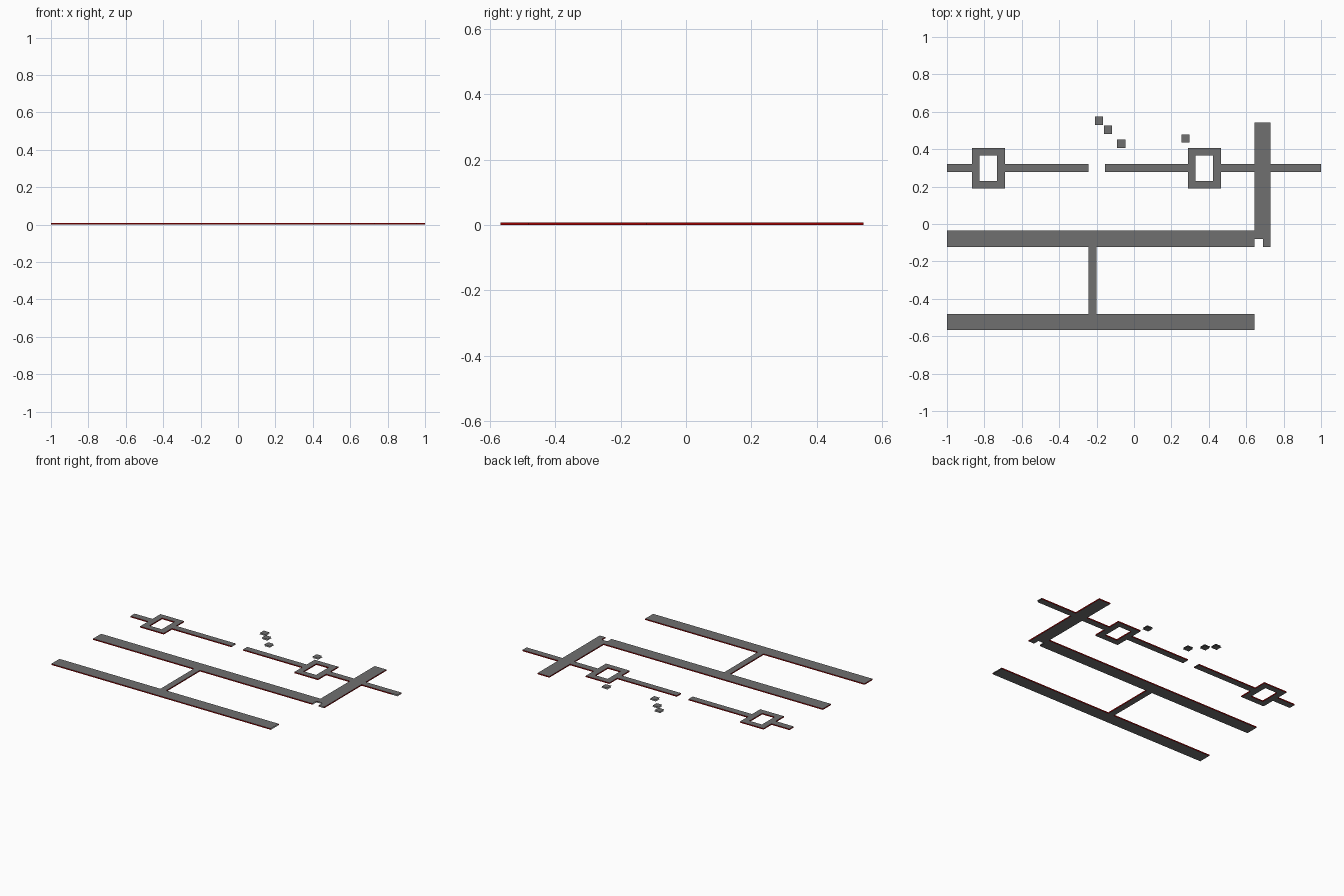
import bpy, bmesh

if "Cube" in bpy.data.objects:
    bpy.data.objects.remove(bpy.data.objects["Cube"])

H = 0.008  # sheet thickness


def material(name, rgb):
    m = bpy.data.materials.new(name)
    m.diffuse_color = (*rgb, 1)
    m.use_nodes = True
    m.node_tree.nodes["Principled BSDF"].inputs["Base Color"].default_value = m.diffuse_color
    return m


GREY = material("grey_surface", (0.16, 0.16, 0.16))
RED = material("red_edge", (0.35, 0.0, 0.0))


def plate(name, *slabs):
    """Flat slabs (x0, x1, y0, y1, walls); walls lists the closed sides."""
    bm = bmesh.new()
    for x0, x1, y0, y1, walls in slabs:
        corners = [(x0, y0), (x1, y0), (x1, y1), (x0, y1)]
        low = [bm.verts.new((x, y, 0)) for x, y in corners]
        top = [bm.verts.new((x, y, H)) for x, y in corners]
        bm.faces.new(top)
        bm.faces.new(low[::-1])
        for i, side in enumerate("SENW"):
            if side in walls:
                j = (i + 1) % 4
                f = bm.faces.new((low[i], low[j], top[j], top[i]))
                f.material_index = 1
    me = bpy.data.meshes.new(name)
    bm.to_mesh(me)
    bm.free()
    me.materials.append(GREY)
    me.materials.append(RED)
    ob = bpy.data.objects.new(name, me)
    bpy.context.collection.objects.link(ob)
    return ob


# Two long wide bars and the narrow link between them
plate("middle_bar", (-1, 0.643, -0.122, -0.036, "SNW"))
plate("lower_bar", (-1, 0.643, -0.567, -0.481, "SNW"))
plate("link_bar", (-0.244, -0.2, -0.481, -0.122, "EW"))

# Upright bar with a notched lower corner
plate("cross_bar",
      (0.643, 0.731, -0.08, 0.543, "ENW"),
      (0.689, 0.731, -0.122, -0.08, "EW"))

# Thin broken line along the upper side
for i, (x0, x1, walls) in enumerate([(-1, -0.866, "SNW"), (-0.691, -0.244, "SN"),
                                     (-0.156, 0.289, "SNW"), (0.466, 0.643, "SN"),
                                     (0.731, 0.955, "SN"), (0.955, 1, "N")]):
    plate(f"thin_line_{i + 1}", (x0, x1, 0.277, 0.322, walls))

# Square rings set into the thin line
for side, x in (("left", -0.866), ("right", 0.289)):
    plate(f"{side}_ring",
          (x, x + 0.177, 0.366, 0.407, "SENW"),
          (x, x + 0.177, 0.19, 0.231, "SENW"),
          (x, x + 0.041, 0.231, 0.366, "EW"),
          (x + 0.134, x + 0.177, 0.231, 0.366, "EW"))

# Small loose squares
for i, (x, y) in enumerate([(-0.187, 0.552), (-0.139, 0.504),
                            (-0.068, 0.429), (0.275, 0.457)]):
    d = 0.022
    plate(f"square_{i + 1}", (x - d, x + d, y - d, y + d, ""))
